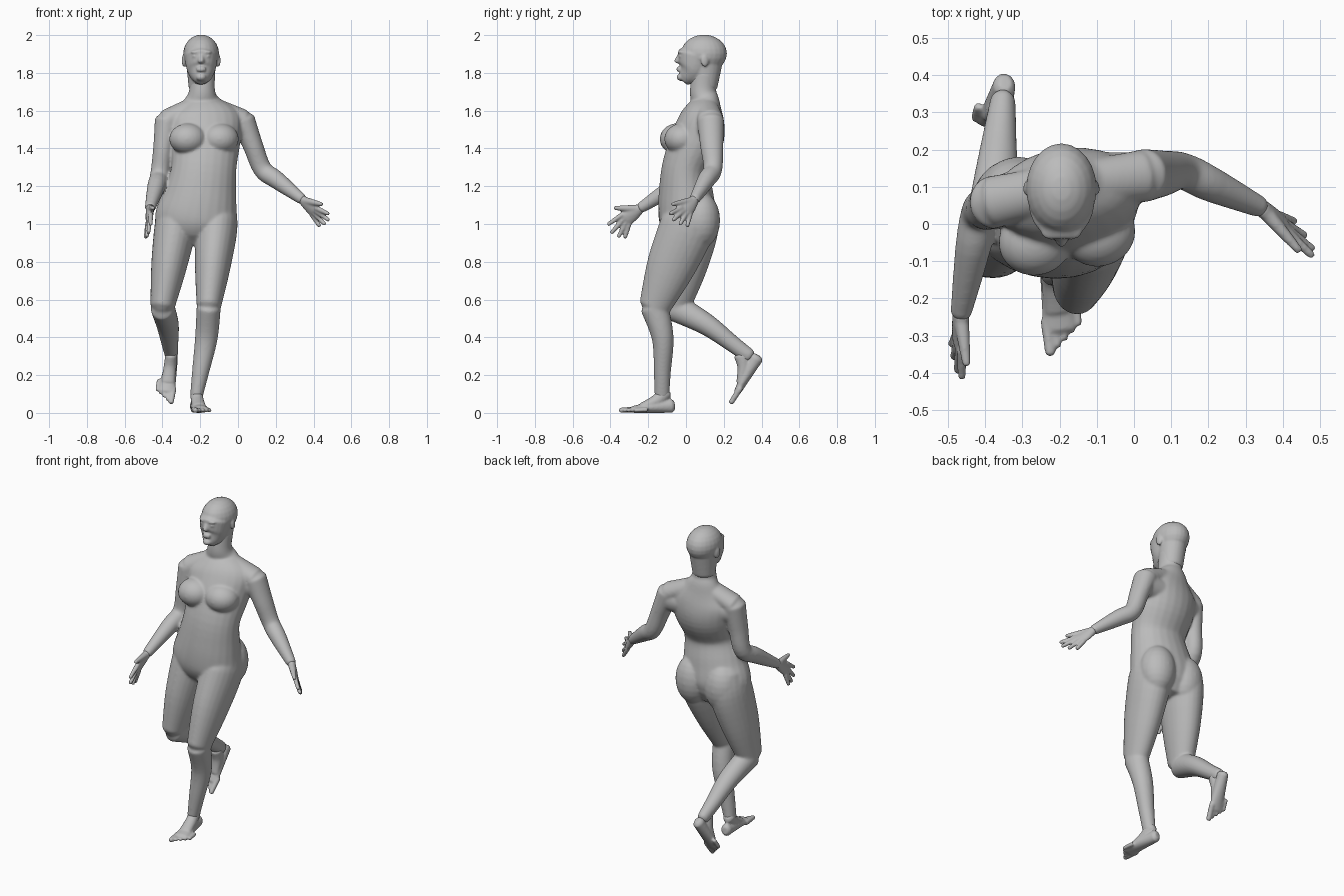
import bpy, bmesh, math
from mathutils import Vector, Matrix

SIDES = 24
SPLINE_STEPS = 5
X_AXIS = Vector((1, 0, 0))
Z_AXIS = Vector((0, 0, 1))

cube = bpy.data.objects.get("Cube")
if cube:
    bpy.data.objects.remove(cube, do_unlink=True)

skin = bpy.data.materials.new("skin grey")
skin.use_nodes = True
grey = (.5, .5, .5, 1)
skin.diffuse_color = grey
skin.node_tree.nodes["Principled BSDF"].inputs["Base Color"].default_value = grey

bm = bmesh.new()


def section(centre, width, depth=None):
    """Cross-section: a centre with its half width and half depth."""
    return Vector((*centre, width, depth or width))


def rounded_end(end, neighbour):
    """Smaller section just past the end, so that the tube closes roundly."""
    outward = (end.xyz - neighbour.xyz).normalized()
    width, depth = end[3], end[4]
    return section(end.xyz + outward * min(width, depth) * .5, width * .6, depth * .6)


def smooth_path(sections):
    """Spline through the sections, blending both position and thickness."""
    padded = [sections[0], *sections, sections[-1]]
    path = []
    for before, start, end, after in zip(padded, padded[1:], padded[2:], padded[3:]):
        leave, arrive = (end - before) / 2, (after - start) / 2
        for step in range(SPLINE_STEPS):
            t = step / SPLINE_STEPS
            ease = t * t * (3 - 2 * t)
            path.append(start * (1 - ease) + end * ease
                        + leave * (t * (1 - t) ** 2) - arrive * (t * t * (1 - t)))
    path.append(sections[-1])
    return path


def limb(sections, side=X_AXIS, end_side=None):
    """Closed tube through the sections; side is the direction of their width."""
    path = smooth_path(sections)
    path = [rounded_end(path[0], path[1]), *path, rounded_end(path[-1], path[-2])]
    last = len(path) - 1
    rings = []
    for i, here in enumerate(path):
        along = (path[min(i + 1, last)].xyz - path[max(i - 1, 0)].xyz).normalized()
        across = side.lerp(end_side or side, i / last)
        across = (across - along * across.dot(along)).normalized()
        out = along.cross(across)
        ring = []
        for k in range(SIDES):
            angle = math.tau * k / SIDES
            offset = across * here[3] * math.cos(angle) + out * here[4] * math.sin(angle)
            ring.append(bm.verts.new(here.xyz + offset))
        rings.append(ring)
    for low, high in zip(rings, rings[1:]):
        for k in range(SIDES):
            bm.faces.new((low[k - 1], low[k], high[k], high[k - 1]))
    bm.faces.new(reversed(rings[0]))
    bm.faces.new(rings[-1])


def ball(centre, size, yaw=0):
    place = (Matrix.Translation(centre) @ Matrix.Rotation(math.radians(yaw), 4, "Z")
             @ Matrix.Diagonal((*size, 1)))
    bmesh.ops.create_uvsphere(bm, u_segments=SIDES, v_segments=SIDES // 2,
                              radius=1, matrix=place)


def finish(name, softness):
    """Fuse all shapes made so far into one soft skin."""
    bmesh.ops.recalc_face_normals(bm, faces=bm.faces)
    mesh = bpy.data.meshes.new(name)
    bm.to_mesh(mesh)
    bm.clear()
    mesh.materials.append(skin)
    mesh.shade_smooth()
    part = bpy.data.objects.new(name, mesh)
    bpy.context.collection.objects.link(part)
    remesh = part.modifiers.new("continuous_skin", "REMESH")
    remesh.mode = "VOXEL"
    remesh.voxel_size = .006
    remesh.use_smooth_shade = True
    soften = part.modifiers.new("soften", "SMOOTH")
    soften.iterations = softness


def foot(heel, forward, up, little_toe_side):
    """Foot on a sole that starts at the back of the heel."""
    heel, forward = Vector(heel), Vector(forward).normalized()
    up = Vector(up)
    up = (up - forward * up.dot(forward)).normalized()
    side = up.cross(forward) * little_toe_side

    def spot(ahead, height, outward=0):
        return heel + forward * ahead + up * height + side * outward

    limb([section(spot(.02, .037), .03, .037),
          section(spot(.12, .03), .038, .03),
          section(spot(.23, .018), .046, .018)], side)
    # Instep
    limb([section(spot(.055, .11), .032, .04),
          section(spot(.1, .065), .034),
          section(spot(.18, .034), .036, .02)], side)
    # Toes, shorter and thinner towards the little one
    for toe in range(5):
        thick = .012 if toe else .016
        outward = .021 * toe - .034
        limb([section(spot(.2 - .01 * toe, .017, outward), thick),
              section(spot(.29 - .017 * toe, .014, outward), thick * .9)], side)


def leg(hip, knee, ankle):
    hip, knee, ankle = Vector(hip), Vector(knee), Vector(ankle)
    calf = knee.lerp(ankle, .35) + Vector((.01, .03, 0))
    limb([section(hip + Z_AXIS * .12, .08, .11),
          section(hip, .11, .145),
          section(hip.lerp(knee, .5), .095, .13),
          section(knee, .064, .084)])
    limb([section(knee, .064, .075), section(calf, .06, .058),
          section(calf.lerp(ankle, .6), .045), section(ankle, .034, .04)])


def hand(wrist, palm_direction, finger_direction, spread):
    """Flat palm; spread points from the index finger to the little finger."""
    palm, reach = Vector(palm_direction).normalized(), Vector(finger_direction).normalized()
    spread = Vector(spread).normalized()
    knuckles = wrist + palm * .1
    limb([section(wrist, .026, .023), section(wrist.lerp(knuckles, .5), .038, .02),
          section(knuckles, .042, .016)], spread)
    for finger, length in enumerate((.09, .105, .095, .075)):
        shift = finger - 1.5
        root = knuckles + spread * shift * .021
        tip = root + (reach + spread * shift * .25).normalized() * length
        limb([section(root, .014), section(tip, .011)], spread)
    # Thumb, turned away from the fingers
    thumb_root = wrist + palm * .025 - spread * .015
    thumb_tip = wrist + palm * .11 - spread * .085
    limb([section(thumb_root, .02), section(thumb_root.lerp(thumb_tip, .55), .0155),
          section(thumb_tip, .011)], palm + spread)


def arm(shoulder, elbow, wrist):
    shoulder, elbow = Vector(shoulder), Vector(elbow)
    limb([section(shoulder, .066, .072),
          section(shoulder.lerp(elbow, .5), .054, .062),
          section(elbow, .05),
          section(elbow.lerp(wrist, .35), .048),
          section(wrist, .029)])
    # Slope of the shoulder, and chest muscle running into the arm
    limb([section(neck_base, .05, .06), section(shoulder, .058, .07)], Z_AXIS)
    limb([section(breastbone - Z_AXIS * .05, .09, .11),
          section(shoulder - Z_AXIS * .04, .075, .065)], Z_AXIS)


# Torso and neck, twisting from hips to shoulders
breastbone = Vector((-.18, .085, 1.56))
neck_base = Vector((-.19, .1, 1.645))
limb([section((-.22, .02, .96), .2, .13),
      section((-.22, .01, 1.03), .22, .153),
      section((-.2, 0, 1.15), .194, .146),
      section((-.18, 0, 1.3), .172, .127),
      section((-.175, .06, 1.45), .19, .14),
      section(breastbone, .195, .118),
      section(neck_base, .11, .078),
      section((-.19, .09, 1.7), .07),
      section((-.19, .1, 1.8), .07)],
     Vector((1, -.1, 0)), Vector((1, .25, 0)))

# Chest and buttocks
for side in (-1, 1):
    ball((-.18 + side * .085, -.035 + side * .012, 1.45), (.1, .092, .083), 13)
    ball((-.21 + side * .1, .078, 1.02), (.107, .103, .15))

# Legs: one standing, one trailing with a bent knee
leg((-.112, .01, 1), (-.155, -.167, .56), (-.22, -.127, .09))
leg((-.33, .03, 1), (-.4, -.062, .56), (-.352, .335, .3))

# Arms: left swung outwards, right reaching forwards
left_wrist = Vector((.34, .045, 1.13))
right_wrist = Vector((-.465, -.24, 1.085))
arm((.025, .13, 1.55), (.13, .142, 1.29), left_wrist)
arm((-.375, .06, 1.55), (-.415, .03, 1.26), right_wrist)
finish("body", 18)

# Head: skull and tapering face
face = Vector((-.195, 0, 1.85))


def on_face(y, z, x=0):
    return face + Vector((x, y, z))


ball(on_face(.095, .052), (.095, .122, .1))
limb([section(on_face(.1, -.13), .066), section(on_face(.1, .03), .082, .1)])
limb([section(on_face(0, -.077), .046, .046),
      section(on_face(.035, -.035), .075, .082),
      section(on_face(.06, .04), .089, .106)])

# Nose, lips, chin
limb([section(on_face(-.03, .05), .011), section(on_face(-.048, .01), .016)])
for height in (-.036, -.025):
    ball(on_face(-.035, height), (.026, .016, .008))
ball(on_face(-.026, -.073), (.027, .024, .02))

# Brows, eyes, ears
for side in (-1, 1):
    ball(on_face(-.026, .06, side * .032), (.026, .016, .009), side * 20)
    ball(on_face(-.024, .038, side * .033), (.016, .015, .008), side * 20)
    ball(on_face(.1, .015, side * .091), (.011, .022, .034), side * 15)
finish("head", 5)

foot((-.228, -.055, 0), (.13, -1, 0), Z_AXIS, 1)
foot((-.345, .415, .288), (-.15, -.56, -.82), (0, -.83, .55), -1)
finish("feet", 4)

hand(left_wrist, (.6, -.45, -.6), (.7, -.5, -.6), (-.4, .75, -.5))
hand(right_wrist, (-.05, -.8, -.6), (-.1, -.6, -.9), (-.25, .6, -.8))
finish("hands", 4)
